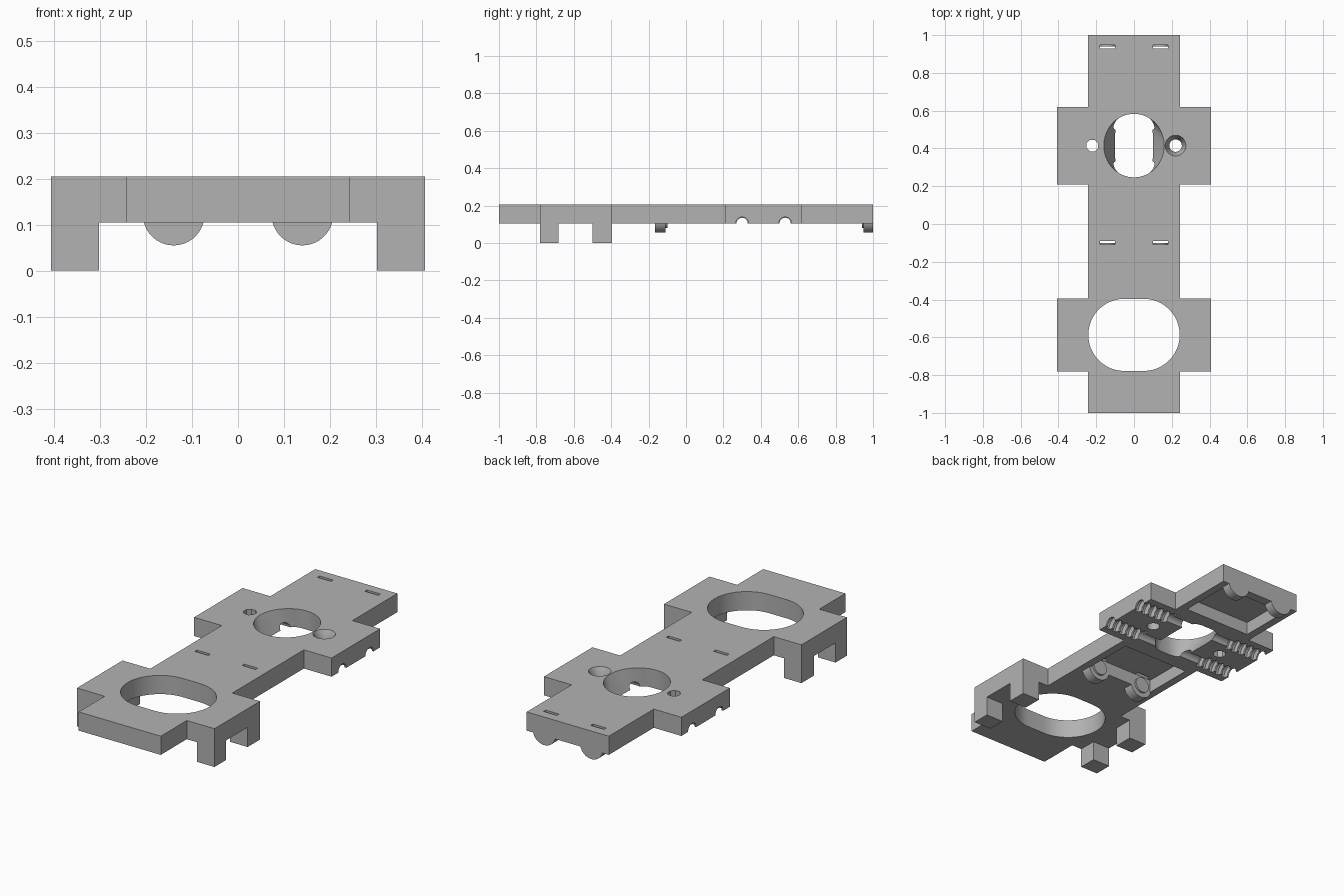
import bpy, bmesh, math
from mathutils import Vector

if "Cube" in bpy.data.objects:
    bpy.data.objects.remove(bpy.data.objects["Cube"])

grey = bpy.data.materials.new("plain_grey")
grey.use_nodes = True
colour = (0.45, 0.45, 0.45, 1)
grey.diffuse_color = colour
grey.node_tree.nodes["Principled BSDF"].inputs["Base Color"].default_value = colour

LOW, TOP = 0.105, 0.205


def loft(name, rings):
    """Solid skinned through rings of equal point count, capped at both ends."""
    bm = bmesh.new()
    rows = [[bm.verts.new(p) for p in ring] for ring in rings]
    n = len(rows[0])
    for a, b in zip(rows, rows[1:]):
        for i in range(n):
            j = (i + 1) % n
            bm.faces.new((a[i], a[j], b[j], b[i]))
    bm.faces.new(rows[0])
    bm.faces.new(rows[-1])
    bmesh.ops.recalc_face_normals(bm, faces=bm.faces)
    mesh = bpy.data.meshes.new(name)
    bm.to_mesh(mesh)
    bm.free()
    mesh.materials.append(grey)
    obj = bpy.data.objects.new(name, mesh)
    bpy.context.collection.objects.link(obj)
    return obj


def prism(name, outline, z0, z1):
    return loft(name, [[(x, y, z) for x, y in outline] for z in (z0, z1)])


def box(name, x0, x1, y0, y1, z0, z1):
    return prism(name, [(x0, y0), (x1, y0), (x1, y1), (x0, y1)], z0, z1)


def turned(name, axis, centre, profile, n=32):
    """Round solid along an axis from (position, radius) pairs."""
    rings = []
    for pos, r in profile:
        ring = []
        for i in range(n):
            t = math.tau * (i + 0.5) / n
            p = [r * math.cos(t), r * math.sin(t)]
            p.insert(axis, pos)
            ring.append(Vector(p) + Vector(centre))
        rings.append(ring)
    return loft(name, rings)


def oval(rx, ry, power, cy, z, n=64):
    pts = []
    for i in range(n):
        c, s = math.cos(math.tau * i / n), math.sin(math.tau * i / n)
        pts.append((rx * math.copysign(abs(c) ** (2 / power), c),
                    cy + ry * math.copysign(abs(s) ** (2 / power), s), z))
    return pts


def cut(target, cutter):
    mod = target.modifiers.new("cut", "BOOLEAN")
    mod.operation = "DIFFERENCE"
    mod.solver = "EXACT"
    mod.object = cutter
    bpy.context.view_layer.update()
    graph = bpy.context.evaluated_depsgraph_get()
    mesh = bpy.data.meshes.new_from_object(target.evaluated_get(graph))
    target.modifiers.clear()
    target.data = mesh
    bpy.data.objects.remove(cutter)


def smooth(obj):
    bpy.ops.object.select_all(action="DESELECT")
    obj.select_set(True)
    bpy.context.view_layer.objects.active = obj
    bpy.ops.object.shade_smooth_by_angle(angle=math.radians(30))


# Double cross base plate
half = [(0.243, -1), (0.243, -0.78), (0.407, -0.78), (0.407, -0.395),
        (0.243, -0.395), (0.243, 0.21), (0.407, 0.21), (0.407, 0.62),
        (0.243, 0.62), (0.243, 1)]
plate = prism("base_plate", half + [(-x, y) for x, y in reversed(half)], LOW, TOP)

# Underside pockets
for y0, y1 in ((-0.11, 0.17), (0.66, 0.95)):
    cut(plate, box("pocket_cutter", -0.2, 0.2, y0, y1, 0.05, 0.175))

# Large stadium opening at the front
R, SHIFT, CY = 0.191, 0.051, -0.587
stadium = []
for side in (0, 1):
    for i in range(25):
        t = -math.pi / 2 + math.pi * (i / 24 + side)
        stadium.append((R * math.cos(t) + (-SHIFT if side else SHIFT),
                        CY + R * math.sin(t)))
cut(plate, prism("front_opening_cutter", stadium, 0, 0.3))

# Flared opening at the rear
wide, narrow = (0.16, 0.168, 2), (0.1, 0.168, 4)
cut(plate, loft("rear_opening_cutter", [
    oval(*narrow, 0.415, 0.08), oval(*narrow, 0.415, LOW),
    oval(*wide, 0.415, TOP), oval(*wide, 0.415, 0.23)]))

# Screw holes, one of them countersunk
cut(plate, turned("hole_cutter", 2, (-0.22, 0.415, 0), [(0.05, 0.033), (0.3, 0.033)], 8))
cut(plate, turned("sunk_hole_cutter", 2, (0.22, 0.415, 0),
                  [(0.05, 0.033), (0.16, 0.033), (TOP, 0.055), (0.23, 0.055)]))

# Contact slots through the top
for s in (-1, 1):
    for y in (-0.099, 0.939):
        cut(plate, box("slot_cutter", s * 0.14 - 0.04, s * 0.14 + 0.04,
                       y - 0.009, y + 0.009, 0.15, 0.25))

# Ribbed half-round channels under the rear arms
for s in (-1, 1):
    for y in (0.3, 0.53):
        profile = [(0.02, 0.03), (0.2, 0.03)]
        for k in range(5):
            x = 0.2 + k * 0.042
            profile += [(x + 0.006, 0.053), (x + 0.024, 0.053), (x + 0.03, 0.034),
                        (x + 0.04, 0.034)]
        profile.append((0.45, 0.034))
        cut(plate, turned("channel_cutter", 0, (0, y, LOW),
                          [(s * x, r) for x, r in profile], 24))
smooth(plate)

# Four legs under the front arms
for side, s in (("left", 1), ("right", -1)):
    for place, y0, y1 in (("front", -0.78, -0.683), ("rear", -0.5, -0.395)):
        box(f"{place}_{side}_leg", s * 0.303, s * 0.407, y0, y1, 0, LOW)

# Rounded end tabs with contact bosses
TAB_R, TAB_Z = 0.067, 0.122
dip = math.asin((TAB_Z - LOW) / TAB_R)
for side, s in (("left", 1), ("right", -1)):
    for place, y0, y1, b0, b1 in (("middle", -0.165, -0.11, -0.12, -0.1),
                                  ("rear", 0.95, 1, 0.94, 0.96)):
        arc = [math.pi + dip + (math.pi - 2 * dip) * i / 24 for i in range(25)]
        tab = loft(f"{place}_{side}_tab", [
            [(s * 0.14 + TAB_R * math.cos(t), y, TAB_Z + TAB_R * math.sin(t)) for t in arc]
            for y in (y0, y1)])
        smooth(tab)
        smooth(turned(f"{place}_{side}_boss", 1, (s * 0.14, 0, TAB_Z),
                      [(b0, 0.042), (b1, 0.042)]))
